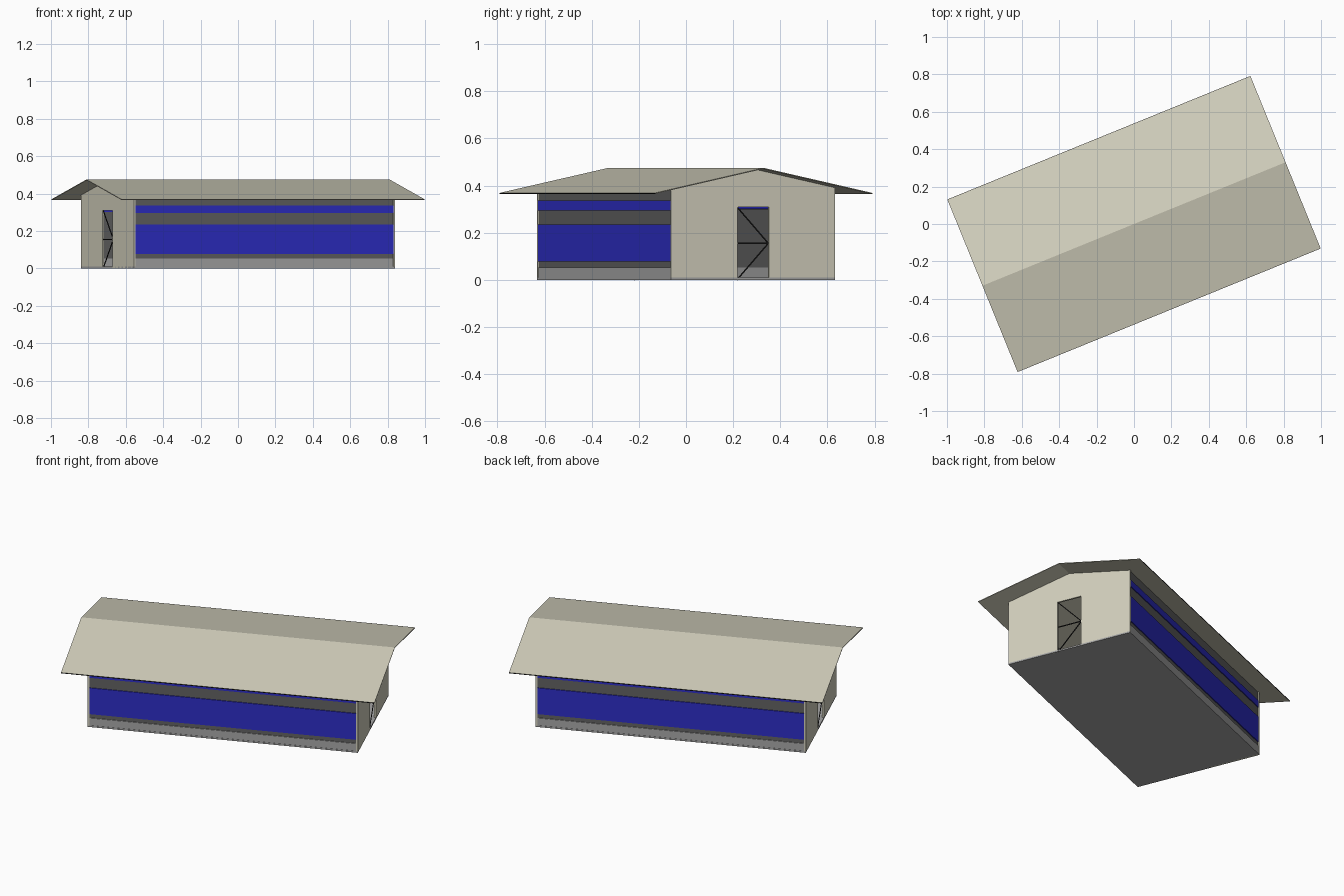
import bpy, bmesh, math
from mathutils import Matrix, Vector

if "Cube" in bpy.data.objects:
    bpy.data.objects.remove(bpy.data.objects["Cube"])

TURN = Matrix.Rotation(math.atan2(0.66, 1.62), 4, 'Z')  # building sits turned on the plot
L, W = 0.754, 0.375        # half length and half width of the body
DOOR, DOOR_H = 0.072, 0.31
EAVE, RIDGE = 0.369, 0.475


def material(name, r, g, b):
    m = bpy.data.materials.new(name)
    m.diffuse_color = (r, g, b, 1)
    m.use_nodes = True
    m.node_tree.nodes["Principled BSDF"].inputs["Base Color"].default_value = m.diffuse_color
    return m


CREAM = material("cream", 0.65, 0.63, 0.51)
BLUE = material("curtain blue", 0.027, 0.027, 0.56)
DARK = material("dark mesh", 0.12, 0.12, 0.12)
GREY = material("concrete grey", 0.38, 0.38, 0.38)
BLACK = material("black", 0.01, 0.01, 0.01)


def finish(name, bm, mat):
    bmesh.ops.recalc_face_normals(bm, faces=bm.faces)
    me = bpy.data.meshes.new(name)
    bm.to_mesh(me)
    bm.free()
    me.materials.append(mat)
    ob = bpy.data.objects.new(name, me)
    ob.matrix_world = TURN
    bpy.context.collection.objects.link(ob)


def extrude_profile(name, points, u0, u1, mat):
    """Profile of (width, height) points, run along the building's length."""
    bm = bmesh.new()
    face = bm.faces.new([bm.verts.new((u0, v, z)) for v, z in points])
    geo = bmesh.ops.extrude_face_region(bm, geom=[face])["geom"]
    bmesh.ops.translate(bm, vec=(u1 - u0, 0, 0),
                        verts=[g for g in geo if isinstance(g, bmesh.types.BMVert)])
    finish(name, bm, mat)


def box(name, u, v, z, mat):
    v0, v1 = sorted(v)
    extrude_profile(name, [(v0, z[0]), (v1, z[0]), (v1, z[1]), (v0, z[1])], u[0], u[1], mat)


# Floor slab
box("floor_slab", (-L, L), (-W, W), (0, 0.009), GREY)

# Thin pitched roof with wide overhangs
RL, RW, T = 0.875, 0.497, 0.004
extrude_profile("roof", [(-RW, EAVE), (0, RIDGE), (RW, EAVE),
                         (RW, EAVE - T), (0, RIDGE - T), (-RW, EAVE - T)], -RL, RL, CREAM)
# Dark trim along the roof rim
for s in (-1, 1):
    box("eave_trim", (-RL, RL), (s * RW, s * (RW + 0.001)), (EAVE - T, EAVE), BLACK)

# Gable walls with open doorways and braced doors
gable = [(-W, 0), (-DOOR, 0), (-DOOR, DOOR_H), (DOOR, DOOR_H), (DOOR, 0), (W, 0),
         (W, 0.393), (0, RIDGE - T), (-W, 0.393)]
for s in (-1, 1):
    extrude_profile("gable_wall", gable, s * L, s * (L - 0.01), CREAM)
    for a, b in (((-DOOR, DOOR_H), (DOOR, 0.155)), ((-DOOR, 0), (DOOR, 0.155)),
                 ((-DOOR, 0.155), (DOOR, 0.155))):
        a, b = Vector((s * a[0], a[1])), Vector((s * b[0], b[1]))
        n = (b - a).orthogonal().normalized() * 0.0025
        extrude_profile("door_brace", [a + n, b + n, b - n, a - n],
                        s * (L - 0.003), s * (L - 0.007), BLACK)

# Long sides: low wall, mesh screen and two curtains
E = L - 0.01
for s in (-1, 1):
    box("low_wall", (-E, E), (s * (W - 0.002), s * (W - 0.012)), (0.009, 0.053), GREY)
    box("mesh_lower", (-E, E), (s * (W - 0.006), s * (W - 0.010)), (0.053, 0.30), DARK)
    box("mesh_upper", (-E, E), (s * (W - 0.006), s * (W - 0.010)), (0.335, 0.392), DARK)
    box("curtain_lower", (-E, E), (s * (W - 0.001), s * (W - 0.006)), (0.077, 0.234), BLUE)
    box("curtain_upper", (-E, E), (s * (W - 0.001), s * (W - 0.006)), (0.295, 0.336), BLUE)
    box("curtain_roll", (-E, E), (s * (W - 0.006), s * (W - 0.012)), (0.303, 0.336), BLUE)
